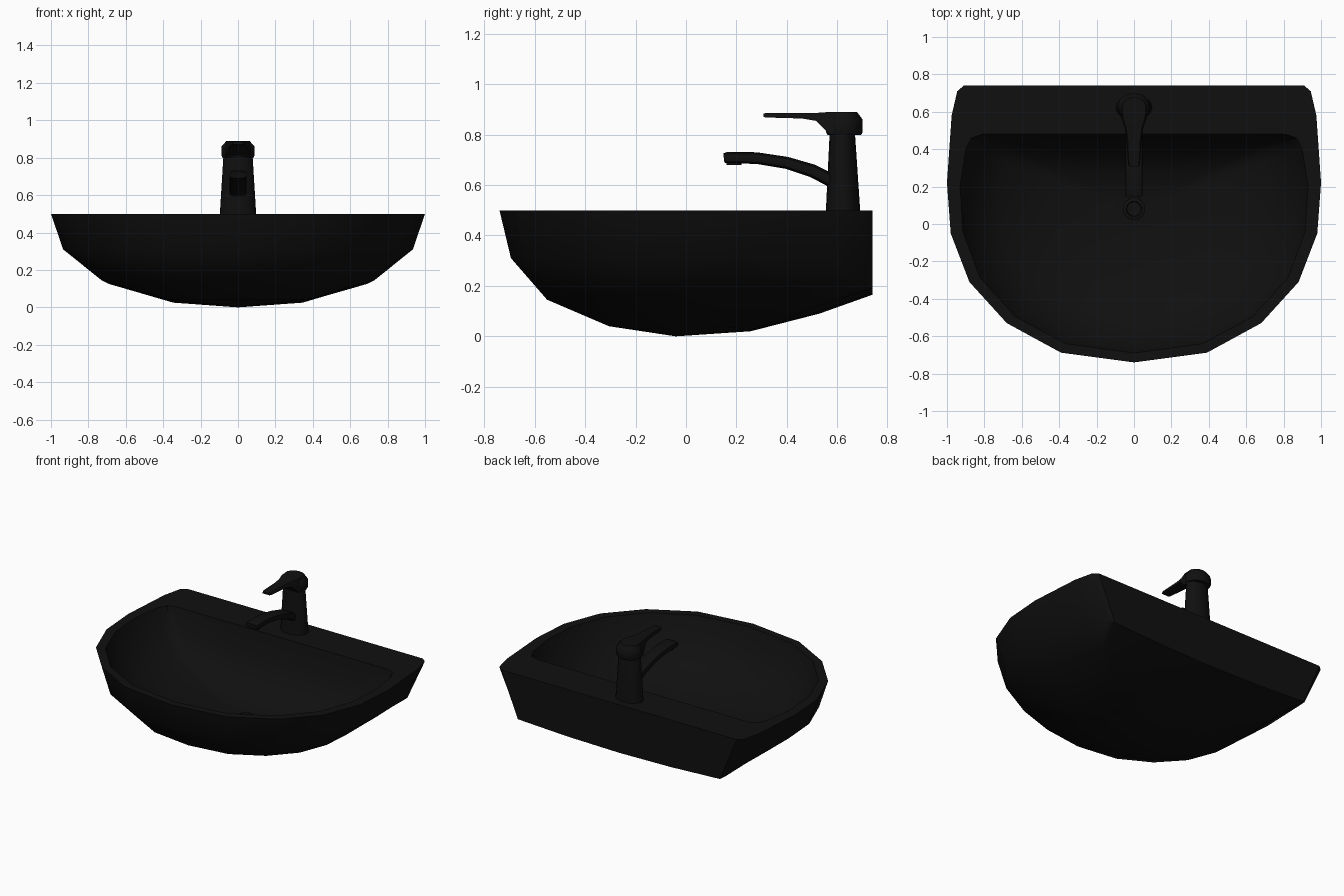
import bpy, bmesh, math
from mathutils import Vector

if "Cube" in bpy.data.objects:
    bpy.data.objects.remove(bpy.data.objects["Cube"])

black = bpy.data.materials.new("matte_black")
black.diffuse_color = (0.005, 0.005, 0.005, 1)
black.use_nodes = True
black.node_tree.nodes["Principled BSDF"].inputs["Base Color"].default_value = black.diffuse_color


def loft(name, rings, angle=40):
    """Skin a list of equal-length rings and close both ends."""
    bm = bmesh.new()
    vs = [[bm.verts.new(p) for p in r] for r in rings]
    n = len(vs[0])
    for a, b in zip(vs, vs[1:]):
        for i in range(n):
            j = (i + 1) % n
            bm.faces.new((a[i], a[j], b[j], b[i]))
    bm.faces.new(vs[0])
    bm.faces.new(vs[-1])
    bmesh.ops.remove_doubles(bm, verts=bm.verts, dist=0.0005)
    bmesh.ops.recalc_face_normals(bm, faces=bm.faces)
    me = bpy.data.meshes.new(name)
    bm.to_mesh(me)
    bm.free()
    ob = bpy.data.objects.new(name, me)
    bpy.context.collection.objects.link(ob)
    me.materials.append(black)
    bpy.ops.object.select_all(action='DESELECT')
    ob.select_set(True)
    bpy.context.view_layer.objects.active = ob
    bpy.ops.object.shade_smooth_by_angle(angle=math.radians(angle))
    return ob


def mirror(half):
    return half + [(-x, y, z) for x, y, z in half[-2:0:-1]]


def toward(half, cy, t, zs):
    return mirror([(x * t, cy + (y - cy) * t, z) for (x, y), z in zip(half, zs)])


def ellipse(cx, cy, z, rx, ry, n=16):
    return [(cx + rx * math.cos(2 * math.pi * i / n),
             cy + ry * math.sin(2 * math.pi * i / n), z) for i in range(n)]


# Half outlines from front centre round to back centre
outer = [(0, -.74), (.39, -.688), (.68, -.53), (.88, -.31), (.98, -.05), (1, .22),
         (.975, .58), (.945, .71), (.91, .74), (.45, .74), (0, .74)]
inner = [(0, -.69), (.365, -.64), (.635, -.495), (.825, -.285), (.915, -.04), (.93, .2),
         (.9, .4), (.87, .46), (.81, .48), (.4, .48), (0, .48)]
back_edge = [(.89, .57, .28), (.81, .71, .21), (.78, .74, .19), (.4, .74, .172), (0, .74, .165)]
C = -.04   # centre of the underside
D = .08    # drain position

# Basin: underside, rim, and bowl in one skin
under = [(x * .935, C + (y - C) * .935, .31) for x, y in outer[:6]] + back_edge
rings = [
    toward(outer, C, .002, [0] * 11),
    toward(outer, C, .38, [.04] * 6 + [.035, .03, .025, .02, .02]),
    toward(outer, C, .73, [.145] * 6 + [.135, .125, .12, .098, .09]),
    mirror(under),
    toward(outer, C, 1, [.5] * 11),
    toward(inner, D, 1, [.5] * 11),
    toward(inner, D, .94, [.36] * 11),
    toward(inner, D, .78, [.22] * 11),
    toward(inner, D, .48, [.125] * 11),
    toward(inner, D, .12, [.095] * 11),
]
loft("basin", rings)

# Drain ring with a recessed centre
loft("drain", [ellipse(0, D, z, r, r) for z, r in
               ((.085, .06), (.105, .06), (.11, .052), (.11, .042), (.1, .038))])

# Tap body and head
loft("tap_body", [ellipse(0, .623, .49, .097, .068), ellipse(0, .623, .5, .097, .068),
                  ellipse(0, .62, .81, .078, .05)])
loft("tap_head", [ellipse(0, .628, z, rx, ry, 12) for z, rx, ry in
                  ((.798, .082, .066), (.81, .088, .073), (.86, .088, .073), (.89, .062, .05))])

# Lever: rows of (y, half width, bottom, top)
lever = [(.64, .075, .80, .89), (.57, .07, .80, .89), (.515, .05, .855, .886),
         (.46, .04, .864, .886), (.32, .032, .868, .886), (.308, .026, .87, .884)]
loft("tap_lever", [[(-w, y, b), (w, y, b), (w, y, (b + t) / 2), (w * .85, y, t),
                    (-w * .85, y, t), (-w, y, (b + t) / 2)] for y, w, b, t in lever])

# Spout: rounded section swept along a curved path
path = [Vector((0, y, z)) for y, z in
        ((.61, .59), (.57, .622), (.50, .657), (.40, .688), (.28, .707), (.165, .709), (.15, .707))]
size = [.027, .027, .026, .024, .023, .023, .018]
sweep = []
for i, p in enumerate(path):
    d = (path[min(i + 1, len(path) - 1)] - path[max(i - 1, 0)]).normalized()
    up = Vector((1, 0, 0)).cross(d)
    ring = []
    for k in range(12):
        a = 2 * math.pi * k / 12
        c, s = math.cos(a), math.sin(a)
        # squared-off ellipse
        ring.append(p + Vector((1, 0, 0)) * .046 * math.copysign(abs(c) ** .6, c)
                    + up * size[i] * math.copysign(abs(s) ** .6, s))
    sweep.append(ring)
loft("tap_spout", sweep)

# Water outlet under the spout tip
loft("outlet", [ellipse(0, .19, .68, .032, .03, 12), ellipse(0, .19, .7, .032, .03, 12)])
